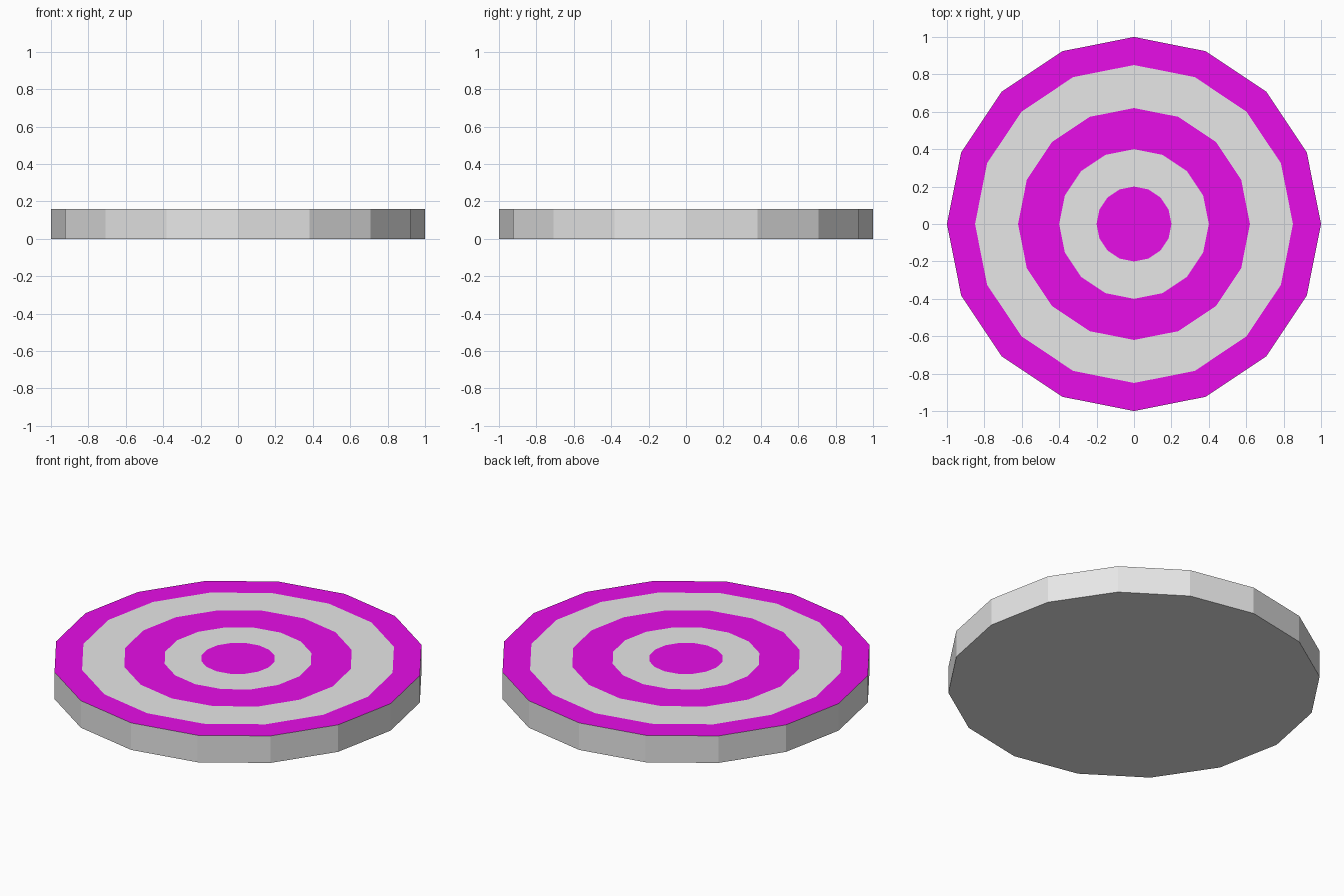
import bpy, bmesh, math

if "Cube" in bpy.data.objects:
    bpy.data.objects.remove(bpy.data.objects["Cube"])

SIDES = 16
HEIGHT = 0.16
RADII = [1.0, 0.85, 0.62, 0.40, 0.20]  # ring borders on the top, outside in


def material(name, rgb):
    m = bpy.data.materials.new(name)
    m.diffuse_color = (*rgb, 1.0)
    m.use_nodes = True
    m.node_tree.nodes["Principled BSDF"].inputs["Base Color"].default_value = m.diffuse_color
    return m


def loop(bm, radius, z):
    return [bm.verts.new((radius * math.cos(2 * math.pi * i / SIDES),
                          radius * math.sin(2 * math.pi * i / SIDES), z))
            for i in range(SIDES)]


def bridge(bm, outer, inner, mat):
    for i in range(SIDES):
        j = (i + 1) % SIDES
        bm.faces.new((outer[i], outer[j], inner[j], inner[i])).material_index = mat


bm = bmesh.new()

# underside and side wall
bottom = loop(bm, 1.0, 0)
bm.faces.new(bottom[::-1])
tops = [loop(bm, r, HEIGHT) for r in RADII]
bridge(bm, bottom, tops[0], 0)

# alternating target rings, starting with magenta at the rim
for k in range(len(tops) - 1):
    bridge(bm, tops[k], tops[k + 1], (k + 1) % 2)

# bullseye
bm.faces.new(tops[-1]).material_index = 1

mesh = bpy.data.meshes.new("target_disc")
bm.to_mesh(mesh)
bm.free()
mesh.materials.append(material("light grey", (0.8, 0.8, 0.8)))
mesh.materials.append(material("magenta", (0.8, 0.004, 0.8)))
disc = bpy.data.objects.new("target_disc", mesh)
bpy.context.collection.objects.link(disc)
